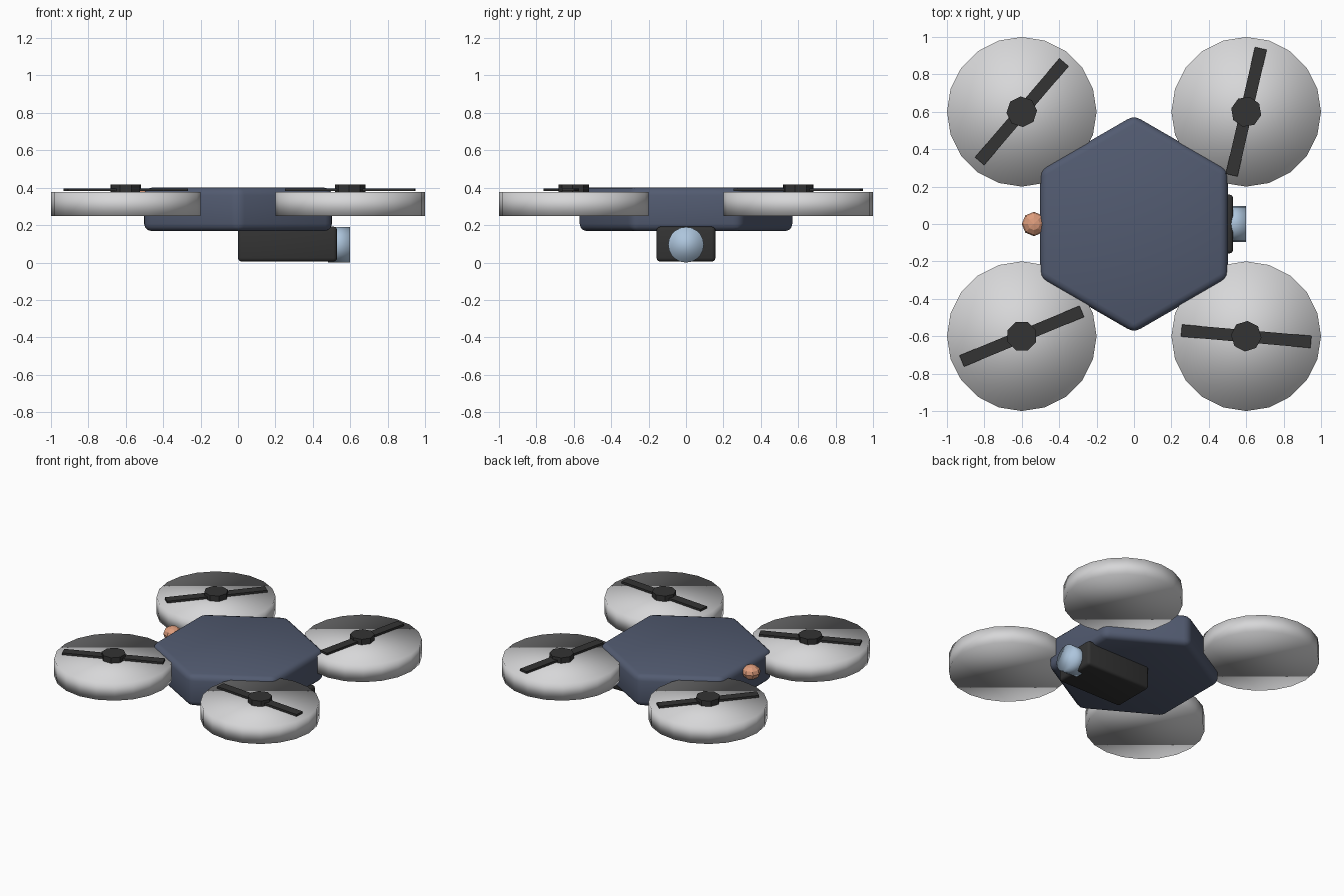
import bpy, math
from math import radians

if "Cube" in bpy.data.objects:
    bpy.data.objects.remove(bpy.data.objects["Cube"])


def material(name, rgb):
    m = bpy.data.materials.new(name)
    m.diffuse_color = (*rgb, 1)
    m.use_nodes = True
    m.node_tree.nodes["Principled BSDF"].inputs["Base Color"].default_value = m.diffuse_color
    return m


SLATE = material("slate_blue", (0.085, 0.105, 0.165))
GREY = material("light_grey", (0.68, 0.68, 0.69))
BLACK = material("charcoal", (0.033, 0.033, 0.033))
BLUE = material("pale_blue", (0.42, 0.56, 0.72))
ORANGE = material("orange", (0.72, 0.33, 0.20))


def finish(name, mat, bevel=0.0, smooth=False):
    ob = bpy.context.object
    ob.name = name
    ob.data.materials.append(mat)
    bpy.ops.object.transform_apply(location=False, rotation=True, scale=True)
    if bevel:
        mod = ob.modifiers.new("round_edges", 'BEVEL')
        mod.width = bevel
        mod.segments = 3
        bpy.ops.object.modifier_apply(modifier=mod.name)
    if smooth:
        bpy.ops.object.shade_smooth()
    return ob


def cylinder(name, mat, sides, radius, z0, z1, x=0, y=0, turn=0.0, **kw):
    bpy.ops.mesh.primitive_cylinder_add(vertices=sides, radius=radius, depth=z1 - z0,
                                        location=(x, y, (z0 + z1) / 2),
                                        rotation=(0, 0, turn))
    return finish(name, mat, **kw)


def box(name, mat, size, loc, turn=0.0, **kw):
    bpy.ops.mesh.primitive_cube_add(size=1, location=loc, rotation=(0, 0, turn))
    bpy.context.object.scale = size
    return finish(name, mat, **kw)


# Hexagonal body with points towards front and back
cylinder("body", SLATE, 6, 0.58, 0.168, 0.40, bevel=0.04, smooth=True)

# Four rotors: solid round housing, hub and blade at its own angle
rotors = [("back_left", -0.6, 0.605, 49.5), ("back_right", 0.6, 0.605, 77),
          ("front_left", -0.6, -0.595, 22.5), ("front_right", 0.6, -0.595, -5)]
for side, x, y, angle in rotors:
    y = math.copysign(0.6, y)
    a = radians(angle)
    cylinder("rotor_housing_" + side, GREY, 20, 0.4, 0.248, 0.376, x, y, smooth=True)
    cylinder("rotor_hub_" + side, BLACK, 8, 0.082, 0.37, 0.417, x, y, turn=a)
    box("rotor_blade_" + side, BLACK, (0.695, 0.065, 0.015), (x, y, 0.389), a)

# Camera box below the body, with a lens on its right end
box("camera_box", BLACK, (0.53, 0.315, 0.187), (0.265, 0, 0.0985), bevel=0.02, smooth=True)
bpy.ops.mesh.primitive_cylinder_add(vertices=20, radius=0.095, depth=0.12,
                                    location=(0.54, 0, 0.095),
                                    rotation=(0, radians(90), 0))
finish("camera_lens", BLUE, smooth=True)

# Tail light on the left end of the body
bpy.ops.mesh.primitive_uv_sphere_add(segments=8, ring_count=6, radius=1,
                                     location=(-0.535, 0, 0.35))
bpy.context.object.scale = (0.065, 0.065, 0.05)
finish("tail_light", ORANGE)
